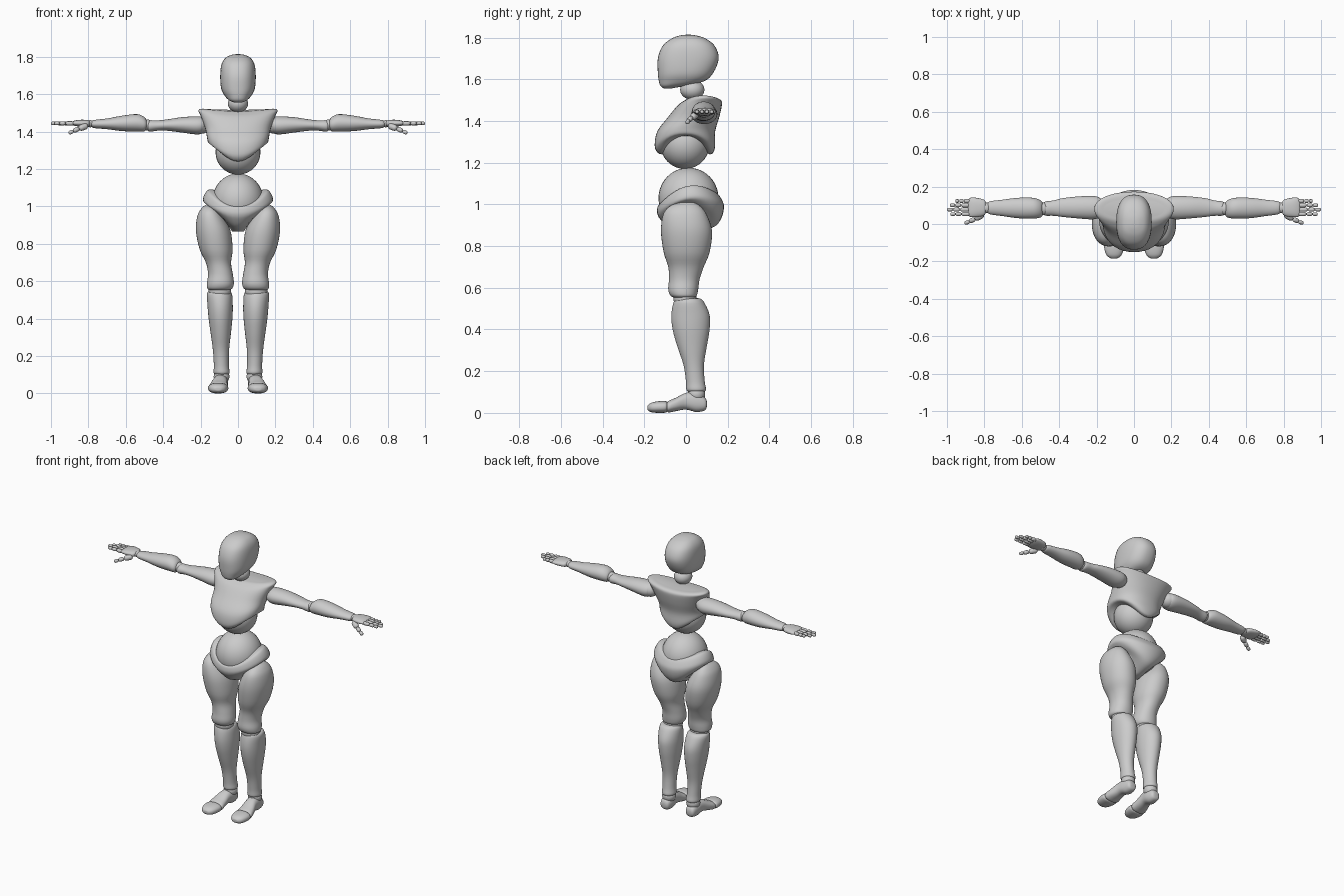
import bpy, bmesh, math
from mathutils import Vector, Matrix

SEG = 40


def finish(bm, name, mirror=False, angle=50):
    bmesh.ops.recalc_face_normals(bm, faces=bm.faces)
    me = bpy.data.meshes.new(name)
    bm.to_mesh(me)
    bm.free()
    me.polygons.foreach_set("use_smooth", [True] * len(me.polygons))
    me.set_sharp_from_angle(angle=math.radians(angle))
    ob = bpy.data.objects.new(name, me)
    bpy.context.collection.objects.link(ob)
    if mirror:
        ob.modifiers.new("Mirror", 'MIRROR')
    return ob


def spline(rows, sub=4):
    out = []
    for i in range(len(rows) - 1):
        p = [rows[max(0, min(len(rows) - 1, i + k))] for k in (-1, 0, 1, 2)]
        for s in range(sub):
            u = s / sub
            out.append([0.5 * (2 * b + (c - a) * u + (2 * a - 5 * b + 4 * c - d) * u * u
                               + (3 * b - a - 3 * c + d) * u ** 3) for a, b, c, d in zip(*p)])
    return out + [list(rows[-1])]


def loft(name, axis, rows, mirror=False, power=2.0):
    """rows: position on axis, low/high of first side, low/high of second side, (lift, tilt)"""
    bm = bmesh.new()
    order = {'x': (2, 0, 1), 'y': (0, 2, 1), 'z': (0, 1, 2)}[axis]
    rings = []
    for row in spline([tuple(r) + (0, 0) if len(r) == 5 else r for r in rows]):
        t, a0, a1, b0, b1, lift, tilt = row
        ring = []
        for k in range(SEG):
            ang = 2 * math.pi * k / SEG
            c, s = math.cos(ang), math.sin(ang)
            c = math.copysign(abs(c) ** (2 / power), c)
            s = math.copysign(abs(s) ** (2 / power), s)
            a = (a0 + a1) / 2 + c * (a1 - a0) / 2
            b = (b0 + b1) / 2 + s * (b1 - b0) / 2
            h = t + lift * c * c + tilt * b
            co = (a, b, h)
            if axis == 'x':
                co = (h, a, b)
            elif axis == 'y':
                co = (a, h, b)
            ring.append(bm.verts.new(co))
        rings.append(ring)
    for r, q in zip(rings, rings[1:]):
        for k in range(SEG):
            n = (k + 1) % SEG
            bm.faces.new((r[k], r[n], q[n], q[k]))
    for r in (rings[0], rings[-1]):
        mid = bm.verts.new(sum((v.co for v in r), Vector()) / SEG)
        for k in range(SEG):
            bm.faces.new((r[k], r[(k + 1) % SEG], mid))
    return finish(bm, name, mirror)


def ball(name, loc, size, mirror=False):
    bm = bmesh.new()
    bmesh.ops.create_uvsphere(bm, u_segments=32, v_segments=20, radius=1,
                              matrix=Matrix.Translation(loc) @ Matrix.Diagonal((*size, 1)))
    return finish(bm, name, mirror)


def bones(name, points, radii):
    """Chain of blunt rounded segments through the points"""
    bm = bmesh.new()
    for p, q, r in zip(points, points[1:], radii):
        p, q = Vector(p), Vector(q)
        d = q - p
        new = bmesh.ops.create_uvsphere(bm, u_segments=16, v_segments=12, radius=1)["verts"]
        for v in new:
            rad = math.hypot(v.co.x, v.co.y)
            f = r * math.sqrt(max(0, 1 - v.co.z ** 4)) / rad if rad > 1e-4 else 0
            v.co = Vector((v.co.x * f, v.co.y * f, v.co.z * d.length / 2))
        m = Matrix.Translation((p + q) / 2) @ d.to_track_quat('Z', 'Y').to_matrix().to_4x4()
        bmesh.ops.transform(bm, matrix=m, verts=new)
    return finish(bm, name, True)


# Head and neck
loft("head", 'z', [
    (1.555, -.02, .02, -.105, -.075), (1.568, -.048, .048, -.122, -.01),
    (1.59, -.07, .07, -.13, .085), (1.63, -.09, .09, -.135, .13),
    (1.70, -.095, .095, -.135, .157), (1.76, -.088, .088, -.112, .138),
    (1.795, -.066, .066, -.07, .095), (1.81, -.035, .035, -.03, .05),
    (1.814, -.008, .008, 0, .02)], power=2.4)
ball("neck", (0, .03, 1.55), (.054, .058, .048))

# Torso
loft("chest", 'z', [
    (1.24, -.115, .115, -.115, .115, .09, 0), (1.247, -.135, .135, -.135, .13, .085, 0),
    (1.28, -.158, .158, -.15, .14, .06, 0), (1.35, -.166, .166, -.138, .14, .02, 0),
    (1.42, -.176, .176, -.085, .16, 0, 0), (1.475, -.2, .2, -.04, .172, .01, 0),
    (1.497, -.212, .212, -.01, .17, .015, 0), (1.507, -.195, .195, .01, .155, .015, 0),
    (1.51, -.16, .16, .03, .13, .01, 0)], power=2.2)
ball("abdomen", (0, -.005, 1.29), (.12, .118, .12))
ball("waist", (0, .012, 1.03), (.137, .144, .146))
loft("pelvis", 'z', [
    (.865, -.03, .03, -.02, .04, 0, 0), (.89, -.10, .10, -.085, .13, .07, 0),
    (.93, -.165, .165, -.125, .168, .08, 0), (.97, -.187, .187, -.138, .182, .06, .1),
    (1.0, -.18, .18, -.138, .17, .06, .15), (1.022, -.162, .162, -.132, .15, .062, .2),
    (1.026, -.14, .14, -.115, .13, .06, .2)])

# Legs
loft("thigh", 'z', [
    (1.01, .13, .17, -.03, .04), (.99, .11, .195, -.08, .07), (.95, .08, .217, -.11, .10),
    (.87, .04, .225, -.12, .125), (.77, .029, .205, -.107, .113),
    (.70, .037, .172, -.085, .085), (.64, .028, .16, -.082, .065),
    (.59, .022, .166, -.085, .058), (.56, .032, .163, -.072, .05),
    (.55, .06, .14, -.045, .03)], True, 2.1)
ball("knee", (.097, -.005, .548), (.06, .055, .055), True)
loft("shin", 'z', [
    (.55, .06, .14, -.03, .06), (.537, .034, .165, -.057, .083),
    (.47, .028, .163, -.07, .113), (.40, .03, .157, -.064, .113),
    (.32, .038, .146, -.042, .1), (.23, .048, .134, -.012, .086),
    (.15, .049, .129, .0, .09), (.11, .045, .13, .002, .096),
    (.10, .06, .115, .018, .08)], True)
ball("ankle", (.088, .05, .09), (.042, .042, .042), True)
loft("foot", 'y', [
    (.1, .075, .11, .03, .055), (.09, .062, .122, .012, .075), (.05, .053, .13, .004, .098),
    (0, .057, .135, .016, .096), (-.05, .055, .15, .008, .072),
    (-.085, .053, .156, .002, .057), (-.092, .07, .14, .015, .045)], True, 2.3)
loft("toes", 'y', [
    (-.088, .07, .14, .015, .045), (-.096, .053, .158, .002, .056),
    (-.13, .054, .159, 0, .056), (-.165, .066, .148, .003, .049),
    (-.182, .085, .128, .012, .037), (-.185, .1, .115, .02, .03)], True, 2.3)

# Arms
ball("shoulder", (.195, .088, 1.435), (.05, .052, .046), True)
loft("upper_arm", 'x', [
    (.172, .065, .115, 1.42, 1.455), (.183, .037, .14, 1.395, 1.475),
    (.22, .025, .15, 1.385, 1.481), (.30, .03, .147, 1.395, 1.477),
    (.38, .038, .138, 1.405, 1.465), (.43, .044, .126, 1.405, 1.46),
    (.475, .045, .12, 1.4, 1.46), (.487, .06, .105, 1.415, 1.447)], True)
ball("elbow", (.487, .082, 1.435), (.032, .034, .03), True)
loft("forearm", 'x', [
    (.487, .05, .11, 1.42, 1.455), (.50, .035, .127, 1.402, 1.477),
    (.54, .029, .14, 1.4, 1.493), (.62, .031, .14, 1.403, 1.485),
    (.70, .042, .13, 1.413, 1.47), (.77, .052, .121, 1.419, 1.462),
    (.785, .066, .108, 1.43, 1.453)], True)
ball("wrist", (.79, .087, 1.442), (.026, .028, .019), True)

# Hands
loft("palm", 'x', [
    (.79, .065, .112, 1.433, 1.454), (.803, .045, .13, 1.425, 1.462),
    (.85, .037, .141, 1.427, 1.463), (.88, .04, .138, 1.433, 1.457),
    (.888, .055, .12, 1.439, 1.45)], True, 2.3)
for name, y, tip in (("index", .053, .982), ("middle", .077, 1.0),
                     ("ring", .1, .985), ("little", .123, .955)):
    length = tip - .875
    pts = [(.875 + length * f, y, 1.444) for f in (0, .44, .74, 1)]
    bones(name + "_finger", pts, (.0115, .0105, .0095))
bones("thumb", [(.805, .052, 1.432), (.85, .027, 1.416), (.88, .013, 1.403), (.905, .004, 1.391)],
      (.017, .0125, .0105))
